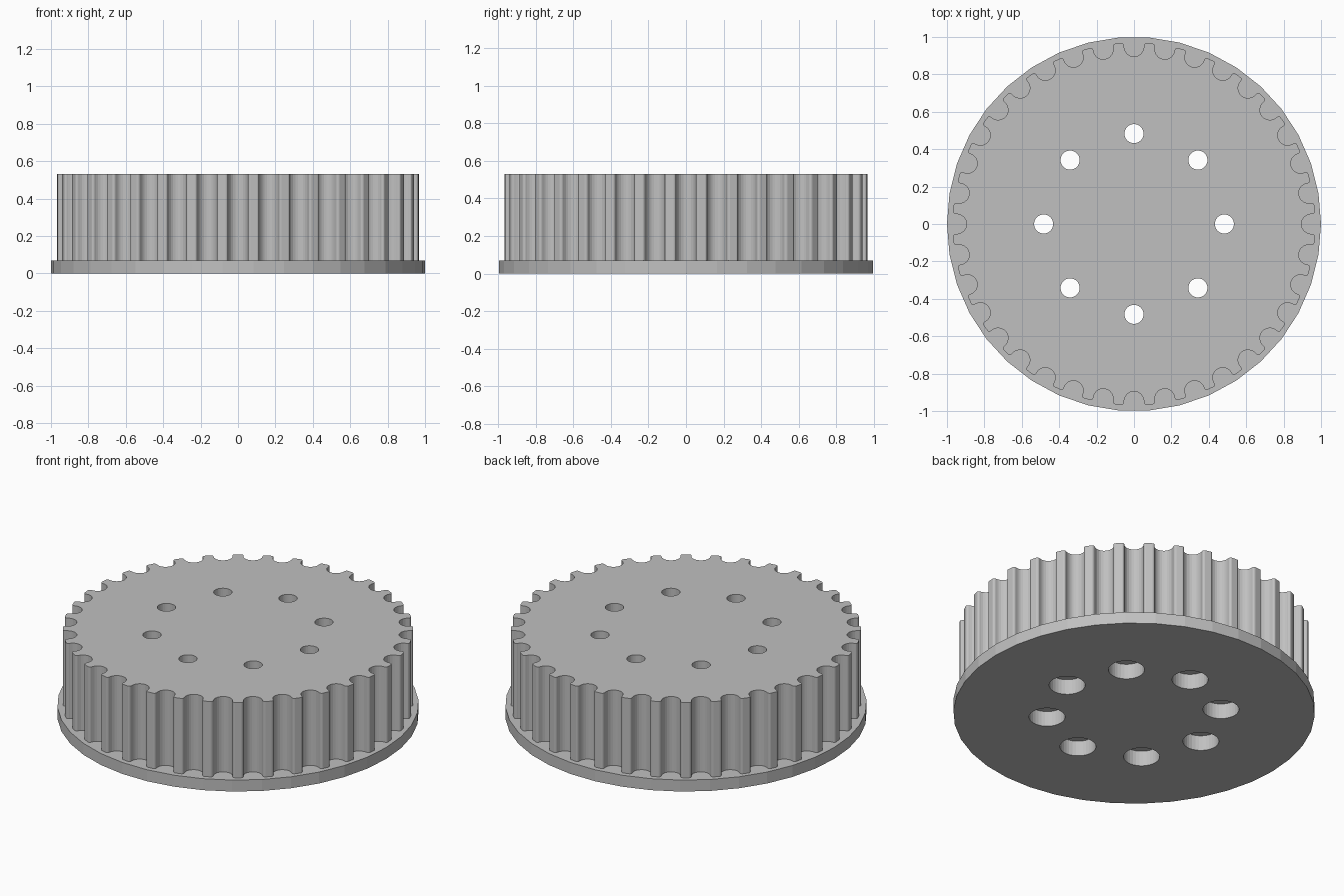
import bpy, bmesh
from math import sin, cos, pi, radians
from mathutils import Matrix, Vector

TEETH, HOLES = 36, 8
FLANGE_TOP, TOP = 0.07, 0.53

old = bpy.data.objects.get("Cube")
if old:
    bpy.data.objects.remove(old, do_unlink=True)

grey = bpy.data.materials.new("plain grey")
grey.use_nodes = True
colour = (0.53, 0.53, 0.53, 1)
grey.diffuse_color = colour
grey.node_tree.nodes["Principled BSDF"].inputs["Base Color"].default_value = colour


def ring(radius, count, centre=(0, 0)):
    return [(centre[0] + radius * cos(2 * pi * i / count),
             centre[1] + radius * sin(2 * pi * i / count)) for i in range(count)]


def loft(bm, sections):
    """Closed solid through (outline, height) sections with equal point counts."""
    loops = [[bm.verts.new((x, y, z)) for x, y in pts] for pts, z in sections]
    n = len(loops[0])
    bm.faces.new(loops[0][::-1])
    bm.faces.new(loops[-1])
    for low, high in zip(loops, loops[1:]):
        for i in range(n):
            j = (i + 1) % n
            bm.faces.new((low[i], low[j], high[j], high[i]))


def make_object(name, solids):
    bm = bmesh.new()
    for sections in solids:
        loft(bm, sections)
    bmesh.ops.recalc_face_normals(bm, faces=bm.faces)
    mesh = bpy.data.meshes.new(name)
    bm.to_mesh(mesh)
    bm.free()
    mesh.materials.append(grey)
    obj = bpy.data.objects.new(name, mesh)
    bpy.context.collection.objects.link(obj)
    return obj


def combine(target, other, operation):
    mod = target.modifiers.new(operation, "BOOLEAN")
    mod.operation, mod.solver, mod.object = operation, "EXACT", other
    bpy.context.view_layer.objects.active = target
    bpy.ops.object.modifier_apply(modifier=mod.name)
    bpy.data.objects.remove(other, do_unlink=True)


# Toothed outline: round groove with small rounded tooth corners, repeated
groove_r, centre_r, tip_r, fillet = 0.053, 0.948, 0.967, 0.014
groove = [(centre_r - groove_r * cos(a), groove_r * sin(a))
          for a in (radians(-90 + 15 * i) for i in range(13))]
corner = [(tip_r - fillet + fillet * sin(a), groove_r + fillet - fillet * cos(a))
          for a in (radians(22.5 * i) for i in range(5))]
tooth = [(x, -y) for x, y in reversed(corner)] + groove + corner
outline = []
for k in range(TEETH):
    turn = Matrix.Rotation(2 * pi * k / TEETH, 2)
    outline += [tuple(turn @ Vector(p)) for p in tooth]

# Flange and toothed drum joined into one solid
wheel = make_object("toothed_wheel", [[(ring(1, 38), 0), (ring(1, 38), FLANGE_TOP)]])
drum = make_object("drum", [[(outline, 0.03), (outline, TOP)]])
combine(wheel, drum, "UNION")

# Stepped bolt holes, wider from below
bolts = []
for centre in ring(0.483, HOLES):
    wide, narrow = ring(0.1, 32, centre), ring(0.051, 32, centre)
    bolts.append([(wide, -0.1), (wide, 0.093), (narrow, 0.093), (narrow, TOP + 0.1)])
cutter = make_object("bolt_holes", bolts)
cutter.hide_render = True
combine(wheel, cutter, "DIFFERENCE")
